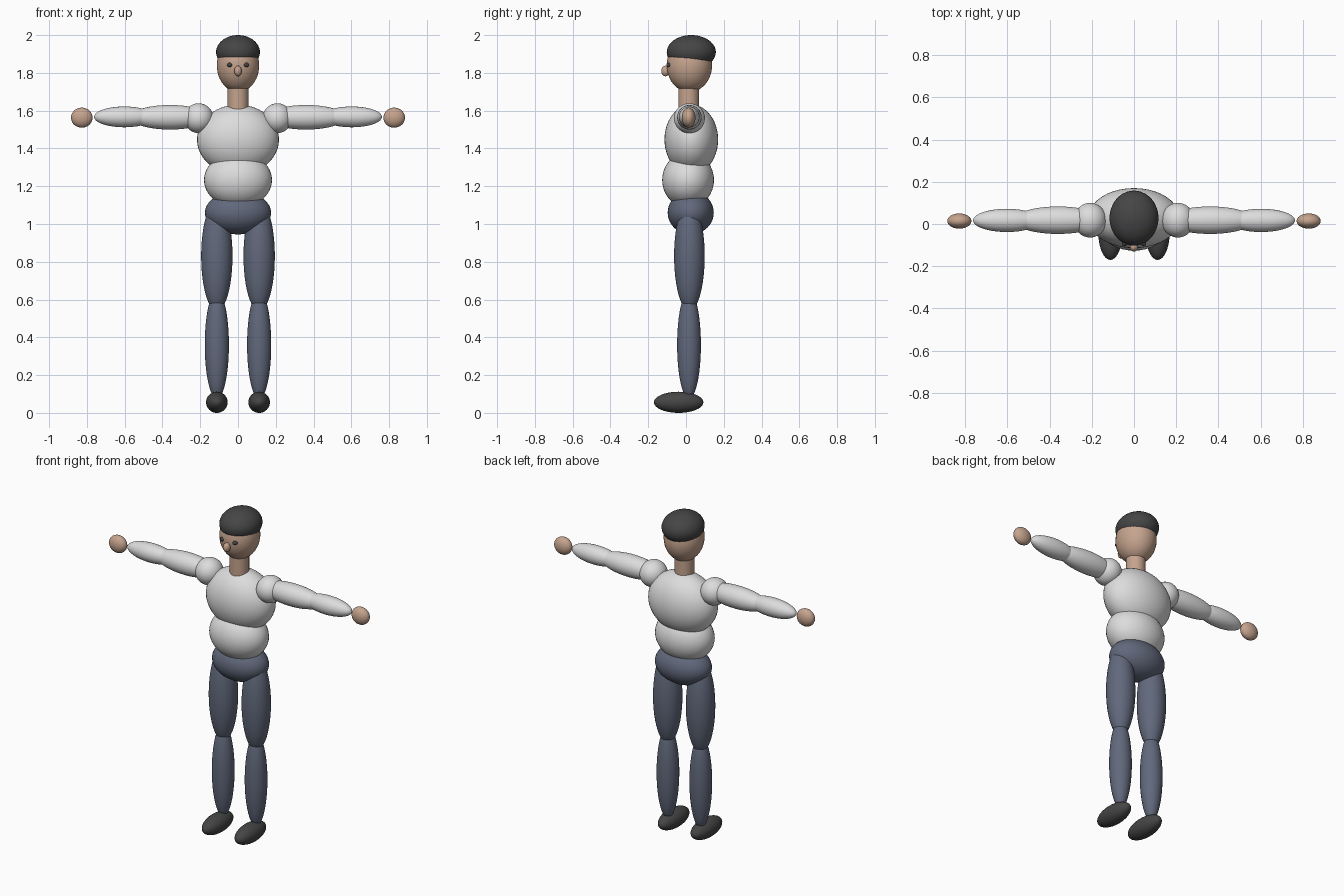
import bpy
import bmesh
import math
from mathutils import Matrix

if "Cube" in bpy.data.objects:
    bpy.data.objects.remove(bpy.data.objects["Cube"])


def material(name, rgb):
    m = bpy.data.materials.new(name)
    m.diffuse_color = (*rgb, 1.0)
    m.use_nodes = True
    m.node_tree.nodes["Principled BSDF"].inputs["Base Color"].default_value = m.diffuse_color
    return m


SKIN = material("skin", (0.56, 0.37, 0.27))
SHIRT = material("light_grey_shirt", (0.72, 0.72, 0.72))
TROUSERS = material("slate_blue_trousers", (0.12, 0.14, 0.20))
DARK = material("charcoal", (0.06, 0.06, 0.06))


def finish(name, bm, mat):
    mesh = bpy.data.meshes.new(name)
    bm.to_mesh(mesh)
    bm.free()
    mesh.materials.append(mat)
    for p in mesh.polygons:
        p.use_smooth = True
    mesh.set_sharp_from_angle(angle=math.radians(40))
    ob = bpy.data.objects.new(name, mesh)
    bpy.context.collection.objects.link(ob)
    return ob


def ellipsoid(name, centre, radii, mat, axis="Z"):
    """Smooth ellipsoid with its poles along the given axis."""
    bm = bmesh.new()
    bmesh.ops.create_uvsphere(bm, u_segments=40, v_segments=24, radius=1.0)
    turn = {"Z": Matrix.Identity(4),
            "X": Matrix.Rotation(math.pi / 2, 4, "Y"),
            "Y": Matrix.Rotation(math.pi / 2, 4, "X")}[axis]
    m = Matrix.Translation(centre) @ Matrix.Diagonal((*radii, 1.0)) @ turn
    bmesh.ops.transform(bm, matrix=m, verts=bm.verts)
    return finish(name, bm, mat)


def pair(name, centre, radii, mat, axis="Z"):
    """The same ellipsoid on both sides of the body."""
    x, y, z = centre
    for side, s in (("left", 1), ("right", -1)):
        ellipsoid(f"{side}_{name}", (s * x, y, z), radii, mat, axis)


# Head, hair and face
ellipsoid("head", (0, 0.018, 1.84), (0.112, 0.120, 0.141), SKIN)
ellipsoid("hair", (0, 0.028, 1.91), (0.116, 0.130, 0.09), DARK)
ellipsoid("nose", (0, -0.109, 1.81), (0.02, 0.022, 0.028), SKIN)
pair("eye", (0.044, -0.091, 1.842), (0.014, 0.013, 0.012), DARK, "Y")

# Neck
bm = bmesh.new()
bmesh.ops.create_cone(bm, cap_ends=True, segments=40, radius1=0.055,
                      radius2=0.055, depth=0.18,
                      matrix=Matrix.Translation((0, 0.014, 1.635)))
finish("neck", bm, SKIN)

# Trunk
ellipsoid("chest", (0, 0.028, 1.447), (0.217, 0.142, 0.185), SHIRT)
ellipsoid("abdomen", (0, 0.011, 1.233), (0.180, 0.137, 0.147), SHIRT)
ellipsoid("hips", (0, 0.025, 1.06), (0.175, 0.122, 0.115), TROUSERS)

# Arms, held straight out
pair("shoulder", (0.208, 0.018, 1.56), (0.078, 0.082, 0.079), SHIRT)
pair("upper_arm", (0.36, 0.018, 1.565), (0.21, 0.065, 0.065), SHIRT, "X")
pair("forearm", (0.602, 0.017, 1.567), (0.16, 0.055, 0.055), SHIRT, "X")
pair("hand", (0.827, 0.014, 1.563), (0.057, 0.036, 0.053), SKIN, "X")

# Legs and shoes
pair("thigh", (0.112, 0.018, 0.83), (0.083, 0.081, 0.29), TROUSERS)
pair("shin", (0.112, 0.016, 0.36), (0.064, 0.063, 0.285), TROUSERS)
pair("shoe", (0.112, -0.039, 0.056), (0.057, 0.131, 0.056), DARK, "Y")
